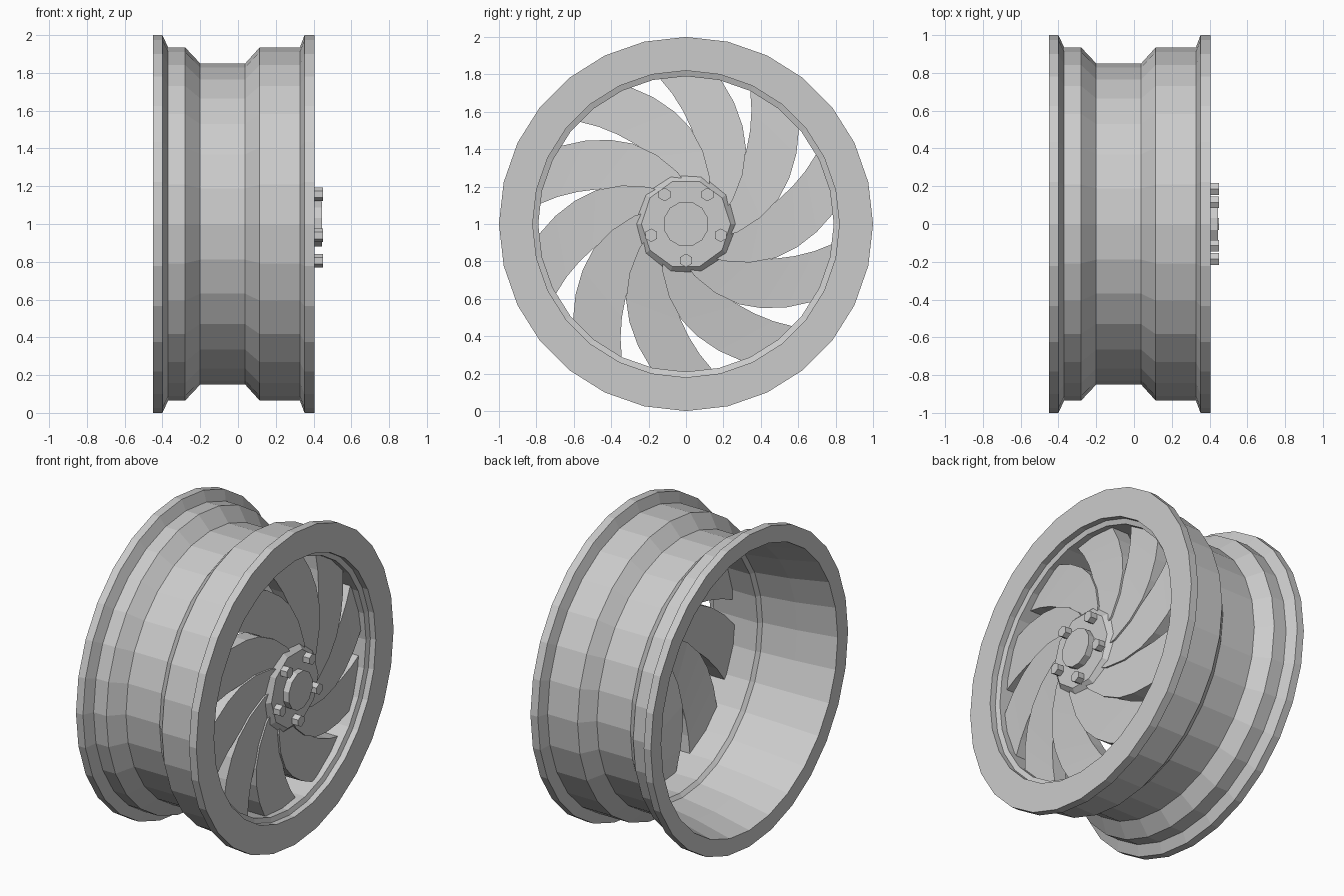
import bpy, bmesh, math

if "Cube" in bpy.data.objects:
    bpy.data.objects.remove(bpy.data.objects["Cube"])


def finish(name, bm):
    bmesh.ops.recalc_face_normals(bm, faces=bm.faces)
    mesh = bpy.data.meshes.new(name)
    bm.to_mesh(mesh)
    bm.free()
    obj = bpy.data.objects.new(name, mesh)
    bpy.context.collection.objects.link(obj)
    return obj


def polar(x, r, deg, y=0.0, z=1.0):
    a = math.radians(deg)
    return (x, y + r * math.cos(a), z + r * math.sin(a))


def lathe(name, profile, sides, phase=0.0, y=0.0, z=1.0, closed=False):
    """Turn an (x, radius) profile round an axis along x."""
    bm = bmesh.new()
    rings = [[bm.verts.new(polar(x, r, phase + 360 * i / sides, y, z)) for i in range(sides)]
             for x, r in profile]
    pairs = list(zip(rings, rings[1:]))
    if closed:
        pairs.append((rings[-1], rings[0]))
    else:
        bm.faces.new(rings[0])
        bm.faces.new(rings[-1])
    for a, b in pairs:
        for i in range(sides):
            j = (i + 1) % sides
            bm.faces.new((a[i], a[j], b[j], b[i]))
    return finish(name, bm)


# Rim barrel: outer contour, front lip, then inner contour
lathe("rim", [
    (-0.45, 1.0), (-0.40, 1.0), (-0.37, 0.935), (-0.28, 0.935), (-0.20, 0.85),
    (0.038, 0.85), (0.115, 0.935), (0.328, 0.935), (0.352, 1.0), (0.404, 1.0),
    (0.404, 0.82), (0.365, 0.82), (0.355, 0.79), (0.045, 0.79), (0.025, 0.812),
    (-0.20, 0.842), (-0.45, 0.895)], 28, closed=True)

# Swirling spokes: radius, clockwise edge angle, counter-clockwise edge angle
sections = [(0.20, 16, 56), (0.28, 27, 67), (0.40, 41, 79), (0.515, 51.5, 87),
            (0.605, 60, 91.5), (0.70, 68.5, 96), (0.81, 77.5, 101)]
bm = bmesh.new()
for k in range(10):
    turn = 36 * k
    loops = []
    for r, cw, ccw in sections:
        t = (r - 0.20) / 0.61
        front, back = 0.39 - 0.07 * t, 0.31 - 0.10 * t
        corners = [(front, cw), (front - 0.012, ccw), (back, ccw), (back - 0.01, cw)]
        loops.append([bm.verts.new(polar(x, r, a + turn)) for x, a in corners])
    bm.faces.new(loops[0])
    bm.faces.new(loops[-1])
    for a, b in zip(loops, loops[1:]):
        for i in range(4):
            j = (i + 1) % 4
            bm.faces.new((a[i], a[j], b[j], b[i]))
finish("spokes", bm)

# Hub with chamfered edge, and centre cap
lathe("hub", [(0.29, 0.278), (0.365, 0.278), (0.404, 0.238)], 10, phase=72)
lathe("centre_cap", [(0.38, 0.122), (0.445, 0.122)], 12, phase=15)

# Five lug nuts
for i in range(5):
    _, y, z = polar(0, 0.195, 270 + 72 * i)
    lathe(f"lug_nut_{i + 1}", [(0.38, 0.036), (0.449, 0.036)], 6, phase=30, y=y, z=z)
